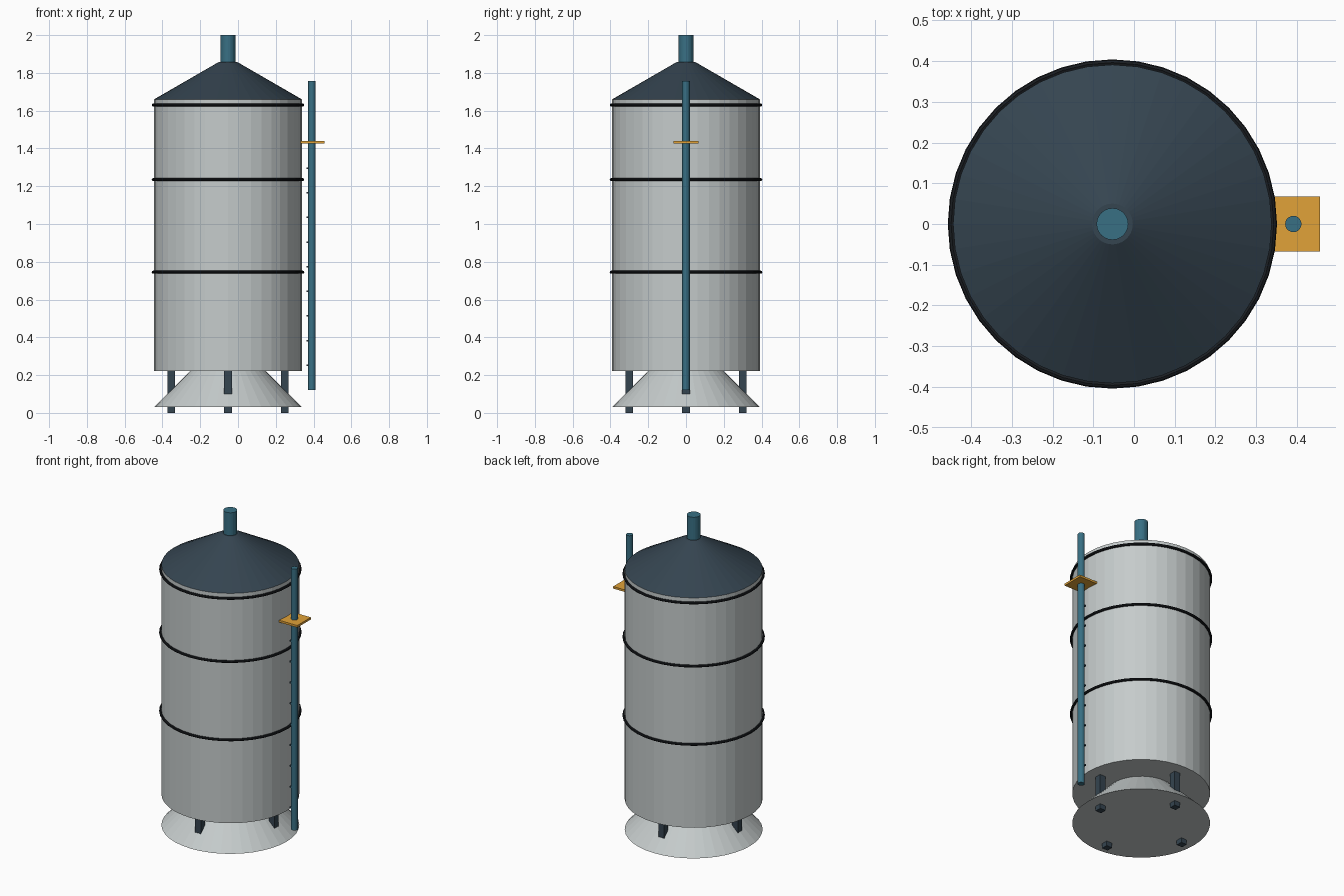
import bpy
from math import cos, sin, pi

if "Cube" in bpy.data.objects:
    bpy.data.objects.remove(bpy.data.objects["Cube"])

CX = -0.053      # tank axis
PX = 0.391       # ladder pole axis
SIDES = 40


def material(name, rgb):
    m = bpy.data.materials.new(name)
    m.diffuse_color = (*rgb, 1)
    m.use_nodes = True
    m.node_tree.nodes["Principled BSDF"].inputs["Base Color"].default_value = m.diffuse_color
    return m


SHELL = material("shell_grey", (0.56, 0.60, 0.60))
DARK = material("dark_slate", (0.035, 0.058, 0.08))
BLACK = material("band_black", (0.01, 0.012, 0.015))
TEAL = material("teal", (0.04, 0.16, 0.23))
GOLD = material("gold", (0.75, 0.36, 0.04))


def finish(name, mat):
    ob = bpy.context.object
    ob.name = name
    ob.data.materials.append(mat)
    return ob


def frustum(name, x, z0, z1, r0, r1, mat, sides=SIDES):
    bpy.ops.mesh.primitive_cone_add(vertices=sides, radius1=r0, radius2=r1,
                                    depth=z1 - z0, location=(x, 0, (z0 + z1) / 2))
    return finish(name, mat)


def box(name, loc, size, mat):
    bpy.ops.mesh.primitive_cube_add(size=1, location=loc)
    bpy.context.object.scale = size
    return finish(name, mat)


# Tank body, roof, vent and lower skirt
frustum("tank_body", CX, 0.222, 1.66, 0.391, 0.391, SHELL)
frustum("roof", CX, 1.66, 1.857, 0.391, 0.05, DARK)
frustum("vent_pipe", CX, 1.85, 2.0, 0.039, 0.039, TEAL, 24)
frustum("lower_cone", CX, 0.03, 0.222, 0.391, 0.2, SHELL)

# Bands round the tank
for i, z in enumerate((0.745, 1.235, 1.63)):
    bpy.ops.mesh.primitive_torus_add(location=(CX, 0, z), major_radius=0.396,
                                     minor_radius=0.008, major_segments=SIDES,
                                     minor_segments=8)
    finish(f"band_{i + 1}", BLACK)

# Four legs
for i in range(4):
    a = i * pi / 2
    box(f"leg_{i + 1}", (CX + 0.3 * cos(a), 0.3 * sin(a), 0.115),
        (0.04, 0.04, 0.23), DARK)

# Ladder pole with short rungs and platform
frustum("ladder_pole", PX, 0.122, 1.757, 0.02, 0.02, TEAL, 20)
for i in range(9):
    box(f"rung_{i + 1}", (0.377, 0, 0.252 + 0.1305 * i), (0.03, 0.02, 0.008), DARK)
box("platform", (PX, 0, 1.432), (0.132, 0.134, 0.013), GOLD)
